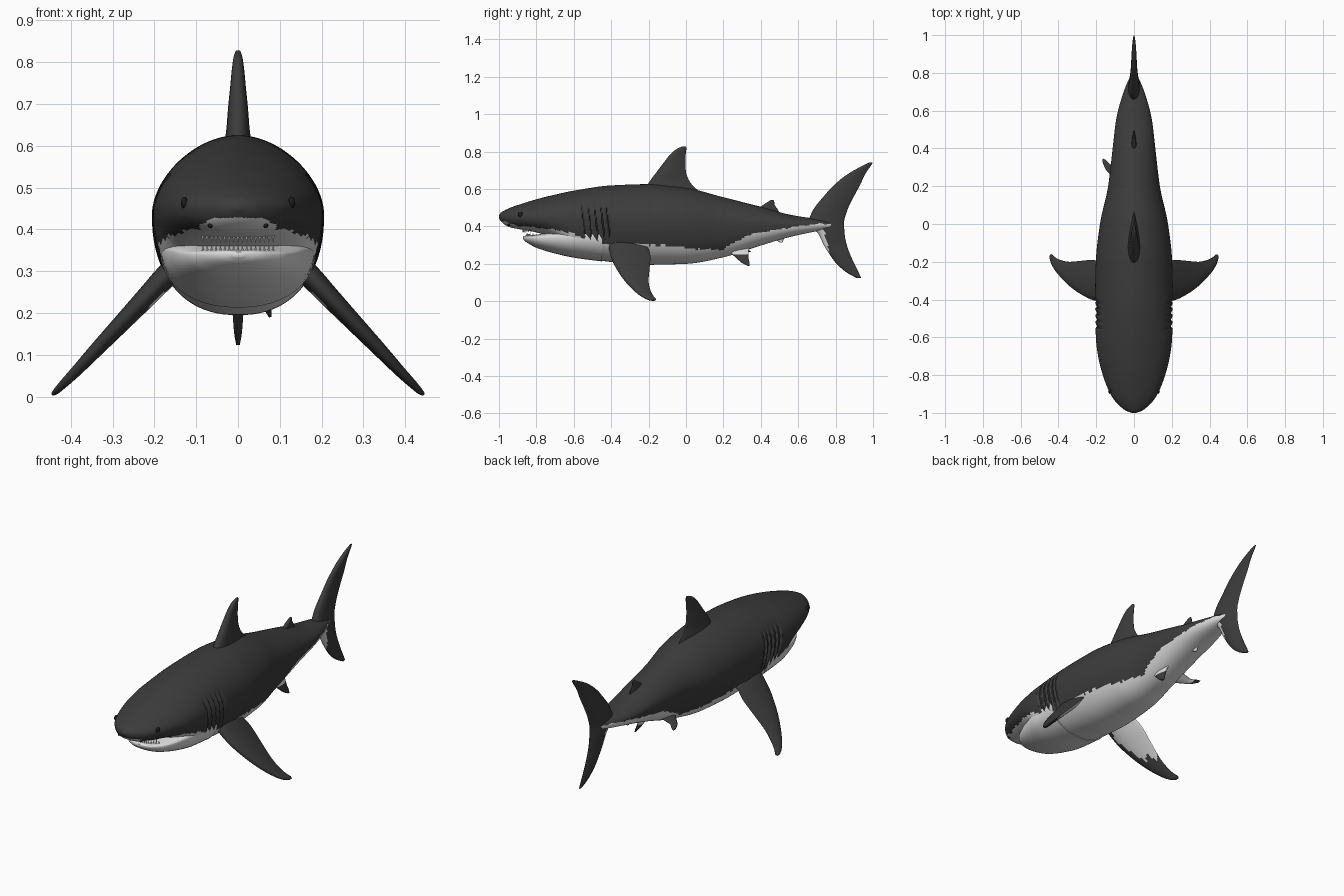
import bpy, bmesh, math
from mathutils import Vector

if "Cube" in bpy.data.objects:
    bpy.data.objects.remove(bpy.data.objects["Cube"])


def material(name, v):
    m = bpy.data.materials.new(name)
    m.diffuse_color = (v, v, v, 1)
    m.use_nodes = True
    m.node_tree.nodes["Principled BSDF"].inputs["Base Color"].default_value = m.diffuse_color
    return m


DARK = material("charcoal skin", 0.045)
WHITE = material("pale belly", 0.72)
BLACK = material("eye black", 0.012)


def curve(rows):
    """Monotone cubic interpolation of rows (t, a, b, ...) -> function of t."""
    n = len(rows)
    cols = []
    for c in range(1, len(rows[0])):
        h = [rows[i + 1][0] - rows[i][0] for i in range(n - 1)]
        d = [(rows[i + 1][c] - rows[i][c]) / h[i] for i in range(n - 1)]
        m = [d[0]]
        for i in range(1, n - 1):
            m.append(0 if d[i - 1] * d[i] <= 0 else 2 * d[i - 1] * d[i] / (d[i - 1] + d[i]))
        cols.append(m + [d[-1]])

    def f(t):
        t = min(max(t, rows[0][0]), rows[-1][0])
        i = 0
        while i < n - 2 and t > rows[i + 1][0]:
            i += 1
        h = rows[i + 1][0] - rows[i][0]
        s = (t - rows[i][0]) / h
        out = []
        for c, m in enumerate(cols):
            p, q = rows[i][c + 1], rows[i + 1][c + 1]
            out.append(p * (1 + 2 * s) * (1 - s) ** 2 + q * s * s * (3 - 2 * s)
                       + h * (m[i] * s * (1 - s) ** 2 + m[i + 1] * s * s * (s - 1)))
        return out
    return f


def finish(name, bm, mats, rule=None, angle=40):
    bmesh.ops.recalc_face_normals(bm, faces=bm.faces)
    bm.normal_update()
    if rule:
        for f in bm.faces:
            f.material_index = int(rule(f.calc_center_median(), f.normal))
    me = bpy.data.meshes.new(name)
    bm.to_mesh(me)
    bm.free()
    for m in mats:
        me.materials.append(m)
    ob = bpy.data.objects.new(name, me)
    bpy.context.collection.objects.link(ob)
    bpy.ops.object.select_all(action='DESELECT')
    ob.select_set(True)
    bpy.context.view_layer.objects.active = ob
    bpy.ops.object.shade_smooth_by_angle(angle=math.radians(angle))
    return ob


def loft(name, rings, rule=None, angle=40):
    bm = bmesh.new()
    vs = [[bm.verts.new(p) for p in r] for r in rings]
    k = len(rings[0])
    for a, b in zip(vs, vs[1:]):
        for i in range(k):
            j = (i + 1) % k
            bm.faces.new((a[i], a[j], b[j], b[i]))
    bm.faces.new(vs[0])
    bm.faces.new(vs[-1])
    return finish(name, bm, [DARK, WHITE], rule, angle)


def oval(y, top, bot, w, mid, et=1.85, eb=2.3, n=88):
    """Egg-shaped cross section, widest at height mid."""
    pts = []
    for i in range(n):
        a = 2 * math.pi * i / n
        c, s = math.cos(a), math.sin(a)
        e, h = (et, top - mid) if s >= 0 else (eb, mid - bot)
        x = w * math.copysign(abs(c) ** (2 / e), c)
        pts.append(Vector((x, y, mid + h * math.copysign(abs(s) ** (2 / e), s))))
    return pts


# Body: y, top, bottom, half width, height of widest point
body = curve([
    (-1, .460, .445, .012, .453), (-.99, .474, .428, .040, .453), (-.97, .486, .410, .068, .452),
    (-.94, .500, .395, .098, .450), (-.9, .514, .387, .125, .450), (-.8, .545, .368, .165, .447),
    (-.7, .570, .330, .190, .445), (-.6, .591, .250, .202, .442), (-.4, .619, .210, .206, .435),
    (-.2, .626, .195, .202, .430), (0, .606, .200, .180, .425), (.2, .556, .235, .137, .420),
    (.4, .505, .298, .113, .415), (.55, .464, .342, .095, .410), (.7, .440, .375, .055, .410),
    (.8, .428, .395, .012, .410)])
border = curve([
    (-1, .435), (-.95, .418), (-.9, .405), (-.75, .388), (-.6, .360), (-.5, .310), (-.2, .302),
    (.18, .275), (.26, .315), (.35, .358), (.5, .385), (.7, .412), (.8, .415)])


def pale(c, n):
    return c.z < border(c.y)[0] + .004 * math.sin(c.y * 90) * math.sin(c.y * 37)


GILLS = (-.545, -.510, -.475, -.442, -.412)
rings = []
N = 360
for i in range(N + 1):
    t = i / N
    y = -1 + .03 * (t / .05) ** 2 if t < .05 else -.97 + 1.77 * (t - .05) / .95
    ring = oval(y, *body(y))
    for p in ring:                      # gill slits pressed into the flanks
        fade = max(0, 1 - ((p.z - .415) / .115) ** 4)
        for g in GILLS:
            d = y - (g + .12 * (.42 - p.z))
            if -.004 < d < .024:
                p.x *= 1 - .06 * fade * (1 - max(d, 0) / .024)
    rings.append(ring)
loft("body", rings, pale, 60)

# Lower jaw
jaw = curve([
    (-.872, .346, .334, .015, .341), (-.862, .350, .322, .050, .341), (-.84, .352, .307, .083, .340),
    (-.8, .356, .286, .118, .340), (-.7, .372, .255, .160, .345), (-.6, .380, .233, .182, .350),
    (-.45, .380, .213, .188, .360)])
loft("lower_jaw", [oval(-.872 + .422 * (i / 50) ** 1.5, *jaw(-.872 + .422 * (i / 50) ** 1.5), 2.4, 2.2, 48)
                   for i in range(51)], lambda c, n: True, 60)

# Teeth in two curved rows
bm = bmesh.new()
for up in (1, -1):
    for i in range(17):
        x = (i - 8) * .0105
        y = (-.852 if up > 0 else -.872) + 5.5 * x * x
        if up > 0:
            z = .352
        else:
            top, bot, w, mid = body(y)
            z = mid - (mid - bot) * (1 - (abs(x) / w) ** 2.3) ** (1 / 2.3) - .004
        res = bmesh.ops.create_cone(bm, segments=6, radius1=.0055, radius2=.0005, depth=.022, cap_ends=True)
        for v in res["verts"]:
            v.co = Vector((v.co.x + x, v.co.y + y, v.co.z * up + z))
finish("teeth", bm, [WHITE])

# Eyes and nostrils, set on the body surface
for side, label in ((1, "right"), (-1, "left")):
    for part, y, z, r in (("eye", -.885, .464, (.008, .014, .014)), ("nostril", -.945, .409, (.006, .010, .006))):
        top, bot, w, mid = body(y)
        e, h = (1.85, top - mid) if z > mid else (2.3, mid - bot)
        x = w * (1 - min(.98, abs(z - mid) / h) ** e) ** (1 / e)
        bm = bmesh.new()
        bmesh.ops.create_uvsphere(bm, u_segments=16, v_segments=10, radius=1)
        for v in bm.verts:
            v.co = Vector((side * x + v.co.x * r[0], y + v.co.y * r[1], z + v.co.z * r[2]))
        finish(label + "_" + part, bm, [BLACK])


def fin(name, rows, rule=None, steps=40, n=14):
    """Fin lofted through rows (x, z, leading y, trailing y, half thickness)."""
    f = curve([(i,) + r for i, r in enumerate(rows)])
    across = Vector((rows[-1][1] - rows[0][1], 0, rows[0][0] - rows[-1][0])).normalized()
    rings = []
    for k in range(steps + 1):
        x, z, lead, trail, th = f(k * (len(rows) - 1) / steps)
        ring = []
        for i in range(2 * n):
            s = 1 if i <= n else -1
            u = (i if i <= n else 2 * n - i) / n
            u = u * u * (3 - 2 * u)
            t = th * 2.6 * math.sqrt(u) * (1 - u) + .001 * (u > 0)
            ring.append(Vector((x, lead + (trail - lead) * u, z)) + across * s * t)
        rings.append(ring)
    return loft(name, rings, rule)


# Fins on the centre line
fin("dorsal_fin", [(0, .54, -.225, .098, .036), (0, .58, -.225, .078, .034), (0, .61, -.213, .045, .031),
                   (0, .64, -.195, .020, .027), (0, .69, -.158, .000, .023), (0, .74, -.120, -.004, .018),
                   (0, .79, -.080, -.001, .013), (0, .815, -.048, .002, .009), (0, .828, -.018, .000, .004)])
fin("second_dorsal_fin", [(0, .46, .365, .505, .014), (0, .492, .385, .490, .012), (0, .515, .412, .474, .010),
                          (0, .53, .435, .472, .007), (0, .54, .452, .468, .003)])
fin("anal_fin", [(0, .37, .435, .535, .012), (0, .345, .452, .530, .010), (0, .33, .475, .522, .007),
                 (0, .314, .503, .516, .003)], lambda c, n: True)
fin("tail_fin", [(0, .743, .982, 1.0, .003), (0, .72, .935, .985, .008), (0, .68, .865, .958, .012),
                 (0, .62, .790, .930, .015), (0, .565, .740, .900, .018), (0, .48, .675, .860, .025),
                 (0, .42, .655, .845, .029), (0, .36, .708, .848, .024), (0, .30, .737, .860, .018),
                 (0, .25, .768, .878, .015), (0, .20, .805, .900, .012), (0, .15, .865, .925, .008),
                 (0, .123, .915, .937, .003)],
    lambda c, n: .235 < c.z < .412 and c.y < .74 + (.37 - c.z) * .25, 80)

# Paired fins
PECTORAL = [(.12, .335, -.41, -.23, .028), (.17, .290, -.412, -.205, .027), (.22, .237, -.402, -.190, .024),
            (.28, .174, -.372, -.195, .020), (.34, .111, -.328, -.200, .016), (.39, .058, -.278, -.190, .012),
            (.42, .028, -.240, -.174, .009), (.437, .011, -.208, -.160, .006), (.445, .004, -.185, -.164, .002)]


def pectoral_rule(c, n):
    edge = -.375 + max(0, abs(c.x) - .2) * .8
    return n.z < -.2 and abs(c.x) < .32 + .02 * math.sin(c.y * 80) and c.y > edge


for s, label in ((1, "right"), (-1, "left")):
    fin(label + "_pectoral_fin", [(s * r[0],) + r[1:] for r in PECTORAL], pectoral_rule, 60)

# Pelvic fins, one hanging down and one swept outward
fin("right_pelvic_fin", [(.04, .30, .20, .34, .014), (.055, .26, .238, .335, .012), (.065, .23, .270, .335, .009),
                         (.073, .205, .300, .340, .006), (.077, .190, .328, .340, .002)],
    lambda c, n: c.z > .25 or (n.x < -.2 and c.z > .225))
fin("left_pelvic_fin", [(-.05, .30, .20, .32, .014), (-.09, .287, .225, .315, .012), (-.12, .278, .255, .315, .009),
                        (-.15, .270, .290, .340, .006), (-.165, .266, .325, .348, .002)],
    lambda c, n: n.z < 0 and c.x > -.14)
